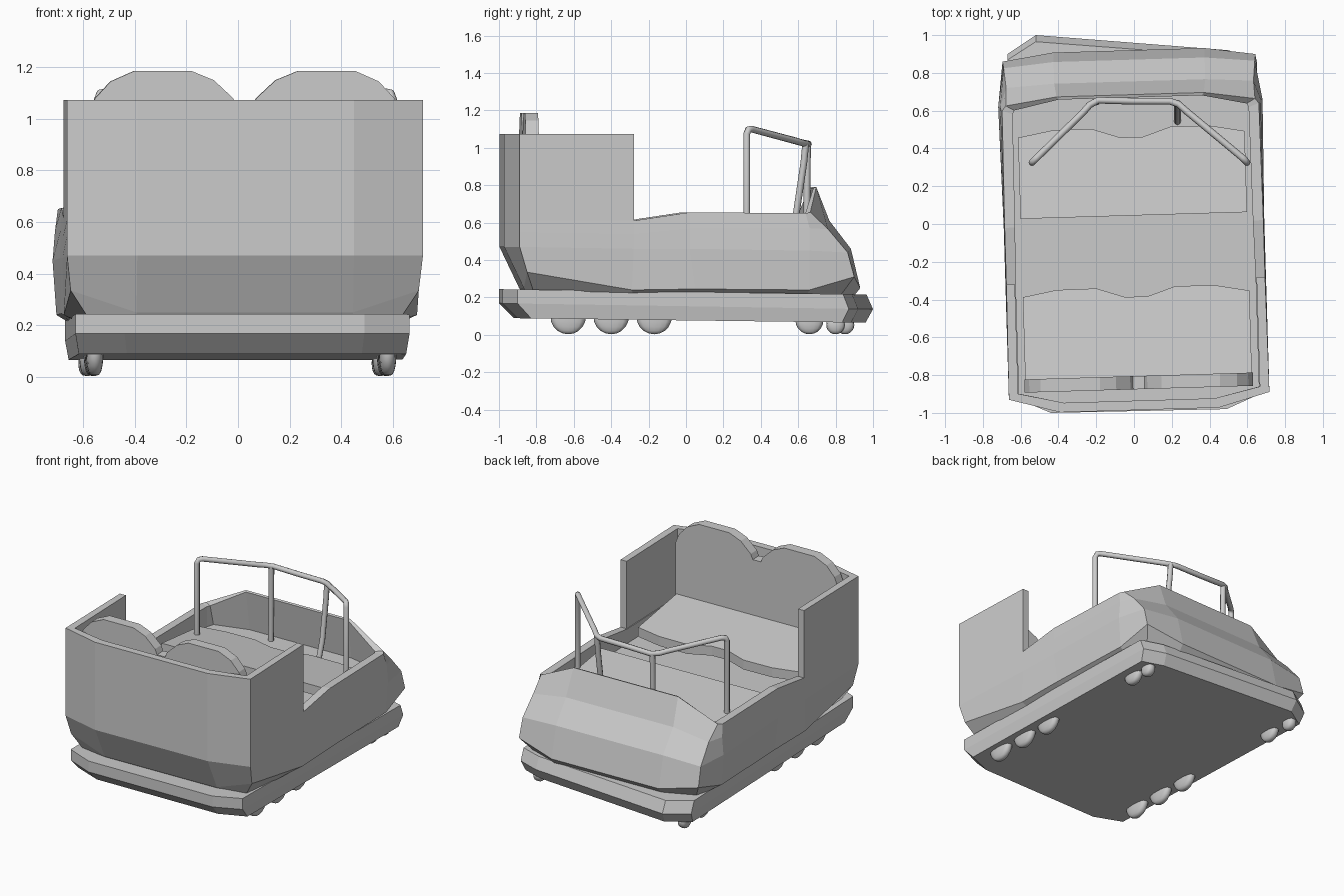
import bpy, bmesh
from mathutils import Matrix

if "Cube" in bpy.data.objects:
    bpy.data.objects.remove(bpy.data.objects["Cube"])

YAW = Matrix.Rotation(0.03, 4, 'Z')      # the body sits slightly twisted


def finish(name, bm, yaw=True):
    bmesh.ops.recalc_face_normals(bm, faces=bm.faces)
    if yaw:
        bm.transform(YAW)
    me = bpy.data.meshes.new(name)
    bm.to_mesh(me)
    bm.free()
    ob = bpy.data.objects.new(name, me)
    bpy.context.collection.objects.link(ob)
    return ob


def loft(name, rings, yaw=True):
    """Skin closed rings in order and cap both ends."""
    bm = bmesh.new()
    vs = [[bm.verts.new(p) for p in r] for r in rings]
    n = len(vs[0])
    for a, b in zip(vs, vs[1:]):
        for i in range(n):
            j = (i + 1) % n
            bm.faces.new((a[i], a[j], b[j], b[i]))
    bm.faces.new(vs[0])
    bm.faces.new(vs[-1])
    return finish(name, bm, yaw)


def mirrored(half):
    """Complete a right-hand half outline with its left-hand mirror."""
    return half + [(-p[0],) + tuple(p[1:]) for p in reversed(half)]


# Chassis plate with bevelled ends
plan = [(-.44, -1), (.49, -.98), (.665, -.9), (.65, .87), (.5, .92),
        (-.52, 1.0), (-.67, .9), (-.63, -.92)]
loft("chassis", [
    [(x * .98, y * (.92 if y < 0 else .96), .077 - .012 * y) for x, y in plan],
    [(x, y, .153 - .016 * y) for x, y in plan],
    [(x, y if y < 0 else y * .965, .23 - .014 * y) for x, y in plan]], yaw=False)

# Body tub: outer hull rings from below, then rim and sunken deck
hull = [
    [(.42, -.86, .22), (.60, -.83, .22), (.62, -.3, .21), (.62, 0, .21),
     (.62, .62, .2), (.6, .8, .2), (.4, .88, .2)],
    [(.42, -.88, .25), (.675, -.87, .335), (.685, -.31, .24), (.685, .03, .245),
     (.685, .64, .24), (.67, .88, .31), (.40, .92, .25)],
    [(.42, -.985, .47), (.69, -.91, .47), (.69, -.3, .46), (.69, 0, .46),
     (.70, .64, .45), (.665, .845, .44), (.40, .87, .46)],
    [(.42, -.985, .55), (.69, -.91, .55), (.688, -.3, .54), (.688, 0, .57),
     (.69, .64, .57), (.655, .74, .565), (.40, .755, .61)],
    [(.42, -.985, .61), (.69, -.91, .61), (.685, -.3, .61), (.685, 0, .655),
     (.68, .62, .65), (.66, .645, .655), (.39, .685, .79)],
    [(.40, -.935, .61), (.635, -.88, .61), (.635, -.3, .61), (.63, 0, .655),
     (.625, .60, .65), (.615, .62, .65), (.38, .67, .785)],
    [(.40, -.935, .51), (.635, -.88, .51), (.635, -.3, .51), (.63, 0, .51),
     (.625, .60, .51), (.61, .65, .51), (.38, .71, .51)],
]
loft("body_tub", [mirrored(r) for r in hull])

# Tall wrap-around wall behind the rear seat
outer = [(.685, -.3), (.69, -.91), (.42, -.985)]
inner = [(.40, -.935), (.64, -.88), (.64, -.3)]
wall = outer + [(-x, y) for x, y in reversed(outer)]
wall += [(-x, y) for x, y in reversed(inner)] + inner
loft("rear_wall", [[(x, y, z) for x, y in wall] for z in (.61, 1.074)])

# Twin-arched backrest
arch = [(.605, .56), (.605, 1.02), (.58, 1.08), (.52, 1.145), (.43, 1.185),
        (.205, 1.185), (.12, 1.15), (.045, 1.08), (.03, 1.045)]
loft("backrest", [[(x, y, z) for x, z in mirrored(arch)] for y in (-.875, -.805)])

# Two seat pads with wavy leading edges, sloping gently to the nose
for name, back, front, top, slope in (("rear_seat", -.85, -.37, .67, .14),
                                      ("front_seat", .045, .475, .62, .12)):
    edge = mirrored([(.6, back), (.6, front), (.42, front + .033),
                     (.21, front + .035), (.06, front - .015)])
    loft(name, [[(x, y, top - t - slope * (y - back)) for x, y in edge]
                for t in (.065, 0)])


# Grab rail and its uprights
def pipe(name, pts, r=.018):
    cu = bpy.data.curves.new(name, 'CURVE')
    cu.dimensions = '3D'
    cu.bevel_depth = r
    cu.bevel_resolution = 2
    cu.use_fill_caps = True
    sp = cu.splines.new('POLY')
    sp.points.add(len(pts) - 1)
    for p, co in zip(sp.points, pts):
        p.co = (*co, 1)
    sp.use_smooth = True
    ob = bpy.data.objects.new(name, cu)
    bpy.context.collection.objects.link(ob)


pipe("grab_rail", [(-.54, .325, .57), (-.54, .325, 1.075), (-.532, .333, 1.098),
                   (-.515, .35, 1.1), (-.27, .59, 1.035), (-.235, .63, 1.025),
                   (-.19, .655, 1.02), (0, .65, 1.02), (.19, .65, 1.02),
                   (.235, .635, 1.022), (.28, .595, 1.035), (.575, .35, 1.1),
                   (.59, .335, 1.098), (.598, .325, 1.075), (.598, .325, .57)])
pipe("left_upright", [(-.2, .65, 1.02), (-.2, .647, .8), (-.2, .645, .5)])
pipe("right_upright", [(.23, .64, 1.02), (.23, .63, .92), (.23, .59, .65), (.23, .54, .5)])

# Rounded wheels under both sides
for side, label in ((-1, "left"), (1, "right")):
    small = .85 if side < 0 else .80
    rows = ((-.63, .095), (-.40, .095), (-.17, .095), (.66, .075), (small, .05))
    for i, (y, r) in enumerate(rows):
        bm = bmesh.new()
        bmesh.ops.create_uvsphere(bm, u_segments=16, v_segments=10, radius=1)
        for v in bm.verts:               # square off the sphere into a tyre
            v.co.x = (abs(v.co.x) ** .6) * (1 if v.co.x > 0 else -1)
        bm.transform(Matrix.Translation((side * .568 - .02 * y, y, r + .003))
                     @ Matrix.Diagonal((.034, r, r, 1)))
        for f in bm.faces:
            f.smooth = True
        finish(f"{label}_wheel_{i + 1}", bm, yaw=False)
